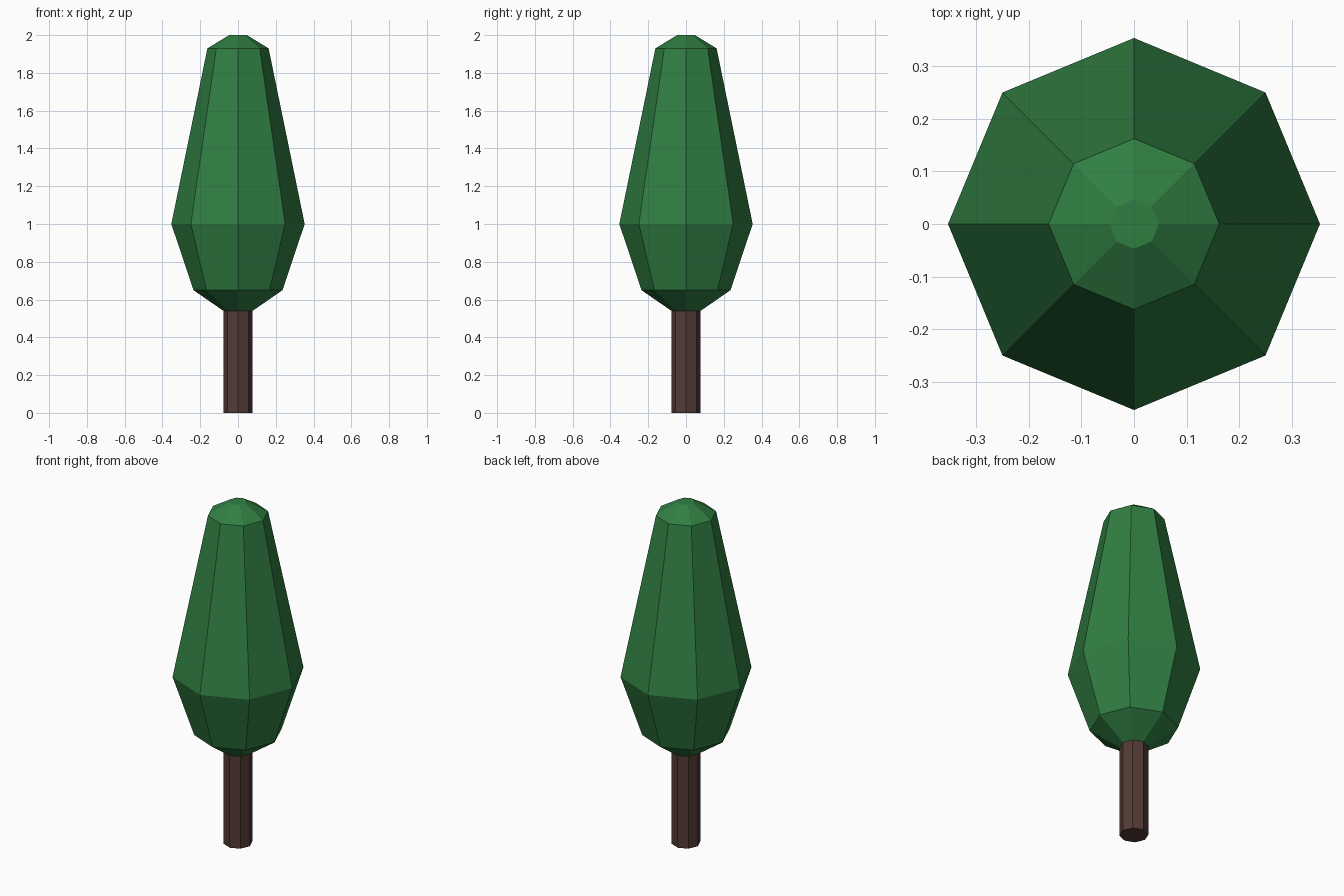
import bpy, bmesh, math

if "Cube" in bpy.data.objects:
    bpy.data.objects.remove(bpy.data.objects["Cube"])

SIDES = 8


def material(name, rgb):
    m = bpy.data.materials.new(name)
    m.diffuse_color = (*rgb, 1)
    m.use_nodes = True
    m.node_tree.nodes["Principled BSDF"].inputs["Base Color"].default_value = m.diffuse_color
    return m


def lathe(name, profile, mat, cap_bottom=False, cap_top=False):
    """Flat-faced octagonal solid from (radius, z) rings, bottom to top."""
    bm = bmesh.new()
    rings = []
    for r, z in profile:
        angles = [2 * math.pi * i / SIDES for i in range(SIDES)]
        rings.append([bm.verts.new((r * math.cos(a), r * math.sin(a), z)) for a in angles])
    for lo, hi in zip(rings, rings[1:]):
        for i in range(SIDES):
            j = (i + 1) % SIDES
            bm.faces.new((lo[i], lo[j], hi[j], hi[i]))
    if cap_bottom:
        bm.faces.new(rings[0][::-1])
    if cap_top:
        bm.faces.new(rings[-1])
    me = bpy.data.meshes.new(name)
    bm.to_mesh(me)
    bm.free()
    me.materials.append(mat)
    ob = bpy.data.objects.new(name, me)
    bpy.context.collection.objects.link(ob)
    return ob


bark = material("bark", (0.085, 0.043, 0.035))
leaf = material("leaf", (0.03, 0.21, 0.055))

# Trunk, its open top meets the open foot of the crown
lathe("trunk", [(0.077, 0), (0.077, 0.54)], bark, cap_bottom=True)

# Crown: widest at mid height, tapering to a small flat tip
lathe("foliage", [(0.077, 0.54), (0.236, 0.65), (0.353, 1.0),
                  (0.162, 1.93), (0.047, 2.0)], leaf, cap_top=True)
